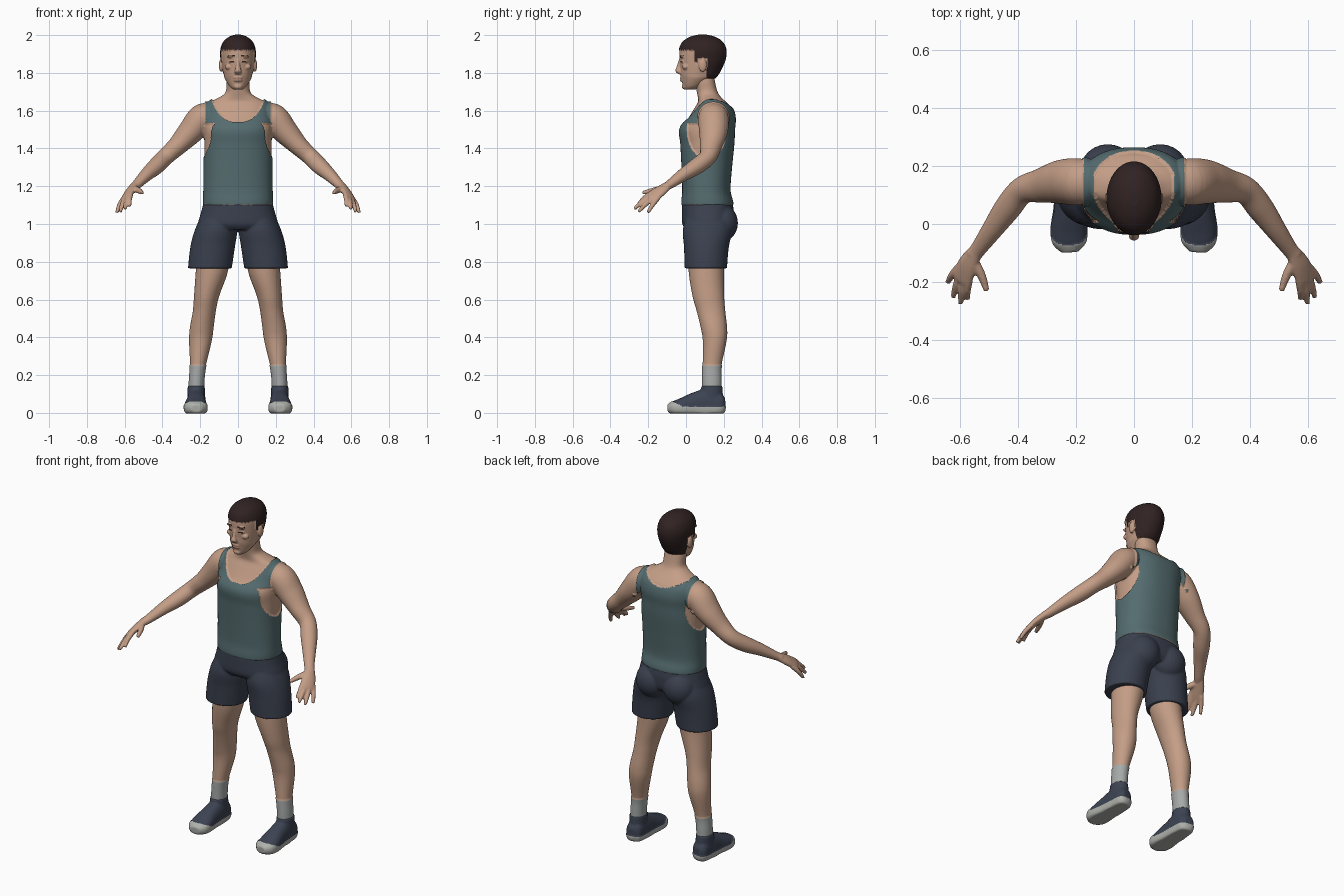
import bpy
import bmesh
from mathutils import Vector, Matrix

if "Cube" in bpy.data.objects:
    bpy.data.objects.remove(bpy.data.objects["Cube"], do_unlink=True)


def material(name, color):
    mat = bpy.data.materials.new(name)
    mat.use_nodes = True
    mat.diffuse_color = (*color, 1)
    shader = next(n for n in mat.node_tree.nodes if n.type == 'BSDF_PRINCIPLED')
    shader.inputs["Base Color"].default_value = (*color, 1)
    shader.inputs["Roughness"].default_value = 0.8
    return mat


SKIN = material("skin", (0.55, 0.34, 0.24))
LIPS = material("lips", (0.42, 0.23, 0.17))
HAIR = material("dark brown hair", (0.03, 0.016, 0.016))
SHIRT = material("slate teal cloth", (0.09, 0.15, 0.16))
SHORTS = material("navy cloth", (0.042, 0.051, 0.076))
SOCK = material("grey sock", (0.38, 0.4, 0.39))
SHOE = material("navy shoe", (0.046, 0.056, 0.085))
SOLE = material("pale sole", (0.43, 0.44, 0.41))


def spline(points, steps=6):
    """Smooth curve through points that carry a position and two radii."""
    rows = [Vector(p) for p in points]
    rows = [rows[0]] + rows + [rows[-1]]
    out = []
    for a, b, c, d in zip(rows, rows[1:], rows[2:], rows[3:]):
        for i in range(steps):
            t = i / steps
            out.append(b + (c - a) * t / 2 + (a * 2 - b * 5 + c * 4 - d) * t * t / 2
                       + (b * 3 - a - c * 3 + d) * t ** 3 / 2)
    return out + [rows[-1]]


def loft(bm, points, side=1, flat=True, up=(0, 0, 1), power=2.0, n=36):
    """Closed tube: level rings when flat, otherwise rings across the path."""
    from math import cos, sin, tau
    rows = spline(points)
    rings = []
    for i, row in enumerate(rows):
        u, v = Vector((1, 0, 0)), Vector((0, 1, 0))
        if not flat:
            after, before = rows[min(i + 1, len(rows) - 1)], rows[max(i - 1, 0)]
            t = Vector((after - before)[:3]).normalized()
            u = t.cross(Vector(up)).normalized()
            v = u.cross(t)
        ring = []
        for k in range(n):
            c, s = cos(tau * k / n), sin(tau * k / n)
            c = abs(c) ** (2 / power) * (1 if c > 0 else -1)
            s = abs(s) ** (2 / power) * (1 if s > 0 else -1)
            p = Vector(row[:3]) + u * c * row[3] + v * s * row[4]
            ring.append(bm.verts.new((p.x * side, p.y, max(p.z, 0))))
        rings.append(ring)
    for low, high in zip(rings, rings[1:]):
        for k in range(n):
            j = (k + 1) % n
            bm.faces.new((low[k], low[j], high[j], high[k]))
    bm.faces.new(rings[0])
    bm.faces.new(rings[-1])


def ball(bm, center, radii):
    place = Matrix.Translation(center) @ Matrix.Diagonal((*radii, 1))
    bmesh.ops.create_uvsphere(bm, u_segments=24, v_segments=16, radius=1, matrix=place)


def finish(name, bm, voxel, mats, rule=None, push=(0, 0, 0)):
    """Fuse the shells, colour faces by rule and raise the cloth or hair."""
    bmesh.ops.recalc_face_normals(bm, faces=bm.faces)
    mesh = bpy.data.meshes.new(name)
    bm.to_mesh(mesh)
    bm.free()
    obj = bpy.data.objects.new(name, mesh)
    bpy.context.collection.objects.link(obj)
    fuse = obj.modifiers.new("fuse", 'REMESH')
    fuse.mode, fuse.voxel_size = 'VOXEL', voxel
    soften = obj.modifiers.new("soften", 'SMOOTH')
    soften.factor, soften.iterations = 0.5, 3
    bpy.context.view_layer.update()
    graph = bpy.context.evaluated_depsgraph_get()
    fused = bpy.data.meshes.new_from_object(obj.evaluated_get(graph))
    obj.modifiers.clear()
    obj.data = fused
    fused.materials.clear()
    for mat in mats:
        fused.materials.append(mat)
    raised = {}
    for face in fused.polygons:
        face.use_smooth = True
        face.material_index = rule(face.center) if rule else 0
        if push[face.material_index]:
            for v in face.vertices:
                raised[v] = push[face.material_index]
    moves = {v: fused.vertices[v].normal * d for v, d in raised.items()}
    for v, move in moves.items():
        fused.vertices[v].co += move
    fused.update()


# Body: torso and neck
body = bmesh.new()
loft(body, [(0, .115, 1.04, .17, .125), (0, .113, 1.11, .178, .13),
            (0, .108, 1.18, .176, .12), (0, .11, 1.3, .175, .126),
            (0, .113, 1.42, .178, .135), (0, .112, 1.5, .18, .14),
            (0, .134, 1.56, .178, .122), (0, .143, 1.61, .172, .1),
            (0, .138, 1.645, .15, .075), (0, .125, 1.67, .1, .062),
            (0, .112, 1.7, .065, .055), (0, .1, 1.76, .061, .052),
            (0, .1, 1.82, .05, .04)], power=2.3, n=64)

# Arms, hands and legs on both sides
HAND_UP = (.61, -.17, .74)
SPREAD = Vector((.56, .78, -.28))
TIPS = [(-.032, (.573, -.258, 1.095)), (-.011, (.597, -.274, 1.08)),
        (.011, (.623, -.252, 1.065)), (.031, (.642, -.202, 1.06))]
for side in (1, -1):
    loft(body, [(.12, .14, 1.585, .06, .05), (.185, .145, 1.563, .08, .076),
                (.25, .145, 1.49, .076, .068), (.32, .132, 1.415, .059, .052),
                (.385, .115, 1.355, .047, .045), (.435, .055, 1.305, .046, .043),
                (.485, -.015, 1.26, .037, .034), (.535, -.085, 1.21, .028, .024),
                (.555, -.11, 1.195, .028, .02)], side, flat=False)
    loft(body, [(.55, -.1, 1.2, .027, .02), (.572, -.14, 1.172, .038, .02),
                (.592, -.185, 1.14, .042, .016), (.598, -.198, 1.13, .034, .011)],
         side, flat=False, up=HAND_UP, n=24)
    for offset, tip in TIPS:
        base = Vector((.585, -.17, 1.148)) + SPREAD * offset
        middle = (base + Vector(tip)) / 2 + Vector(HAND_UP) * .006
        loft(body, [(*base, .013, .013), (*middle, .013, .013), (*tip, .009, .009)],
             side, flat=False, up=HAND_UP, n=12)
    loft(body, [(.556, -.12, 1.19, .018, .018), (.526, -.175, 1.177, .016, .015),
                (.507, -.23, 1.165, .01, .01)], side, flat=False, up=HAND_UP, n=12)
    loft(body, [(.12, .11, .95, .09, .1), (.137, .107, .76, .086, .094),
                (.166, .118, .62, .067, .084), (.178, .132, .54, .061, .076),
                (.192, .148, .45, .063, .07), (.199, .152, .38, .06, .063),
                (.212, .138, .25, .042, .05), (.219, .137, .17, .039, .049),
                (.222, .137, .08, .039, .049)], side)


def body_colour(c):
    ax, front = abs(c.x), c.y < .13
    if c.z < .25:
        return 2
    if c.z < 1.105 or ax > (.172 if c.z > 1.5 else .2):
        return 0
    neckline = 1.535 + .1 * (ax / .13) ** 3 if front else 1.605 + .04 * (ax / .13) ** 2
    if c.z > neckline and ax < .135 or c.z > 1.68:
        return 0
    armhole = ((c.y - .11) / .1) ** 2 + ((c.z - 1.5) / .155) ** 2 < 1
    return 0 if armhole and ax > .12 and c.z < 1.53 else 1


finish("body_with_tank_top_and_socks", body, .0055, [SKIN, SHIRT, SOCK],
       body_colour, (0, .008, .003))

# Head: skull, jaw, nose, ears, brows and lips
head = bmesh.new()
loft(head, [(0, .02, 1.712, .025, .03), (0, .036, 1.73, .046, .053),
            (0, .06, 1.77, .07, .084), (0, .068, 1.79, .075, .097),
            (0, .076, 1.82, .081, .106), (0, .085, 1.87, .087, .119),
            (0, .088, 1.92, .088, .121), (0, .088, 1.96, .074, .103),
            (0, .088, 1.985, .046, .066), (0, .088, 1.996, .016, .024)], n=48)
loft(head, [(0, -.026, 1.875, .009, .01), (0, -.036, 1.835, .011, .013),
            (0, -.04, 1.81, .019, .017), (0, -.03, 1.793, .014, .01)], n=16)
for z in (1.774, 1.761):
    ball(head, (0, -.02, z), (.024, .012, .008))
ball(head, (0, -.005, 1.728), (.024, .018, .016))
for side in (1, -1):
    ball(head, (side * .09, .088, 1.84), (.011, .021, .035))
    ball(head, (side * .034, -.021, 1.886), (.026, .012, .008))
    ball(head, (side * .034, -.014, 1.857), (.018, .01, .009))
    ball(head, (side * .048, -.002, 1.832), (.022, .018, .016))


def head_colour(c):
    ax = abs(c.x)
    ear = ax > .082 and c.z < 1.877 and .062 < c.y < .112
    hairline = (1.92 if c.y < .045 else 1.86 if c.y < .075
                else 1.87 if c.y < .105 else 1.775)
    if c.z > hairline and not ear:
        return 1
    if c.y < .01:
        brow = .016 < ax < .054 and abs(c.z - 1.889) < .0035
        eye = ((ax - .034) / .015) ** 2 + ((c.z - 1.857) / .0045) ** 2 < 1
        if brow or eye:
            return 2
        if (ax / .024) ** 2 + ((c.z - 1.768) / .01) ** 2 < 1:
            return 3
    return 0


finish("head_with_hair", head, .004, [SKIN, HAIR, HAIR, LIPS], head_colour, (0, .006, 0, 0))

# Shorts: hips, seat and loose legs
shorts = bmesh.new()
loft(shorts, [(0, .113, 1.114, .182, .133), (0, .116, 1.06, .196, .138),
              (0, .115, 1.0, .212, .135), (0, .116, .97, .2, .115)], power=2.3, n=64)
for side in (1, -1):
    ball(shorts, (side * .09, .187, 1.005), (.095, .088, .1))
    loft(shorts, [(.105, .12, 1.05, .085, .115), (.116, .115, .97, .112, .132),
                  (.134, .108, .88, .118, .119), (.149, .105, .765, .116, .112)], side)
finish("shorts", shorts, .006, [SHORTS])


# Shoes: low uppers with a pale sole and toe guard
def shoe_colour(c):
    return 1 if c.z < .033 + max(0, -.02 - c.y) * .5 else 0


for label, side in (("left", 1), ("right", -1)):
    shoe = bmesh.new()
    loft(shoe, [(.218, .206, .045, .022, .03), (.22, .185, .045, .045, .06),
                (.22, .12, .045, .05, .085), (.222, .05, .04, .053, .07),
                (.224, -.02, .03, .061, .05), (.222, -.065, .026, .055, .036),
                (.22, -.094, .024, .028, .02)], side, flat=False, power=2.4)
    loft(shoe, [(.221, .135, .03, .046, .062), (.221, .135, .1, .046, .06),
                (.221, .137, .143, .045, .055)], side)
    finish(label + "_shoe", shoe, .005, [SHOE, SOLE], shoe_colour, (0, .003))
